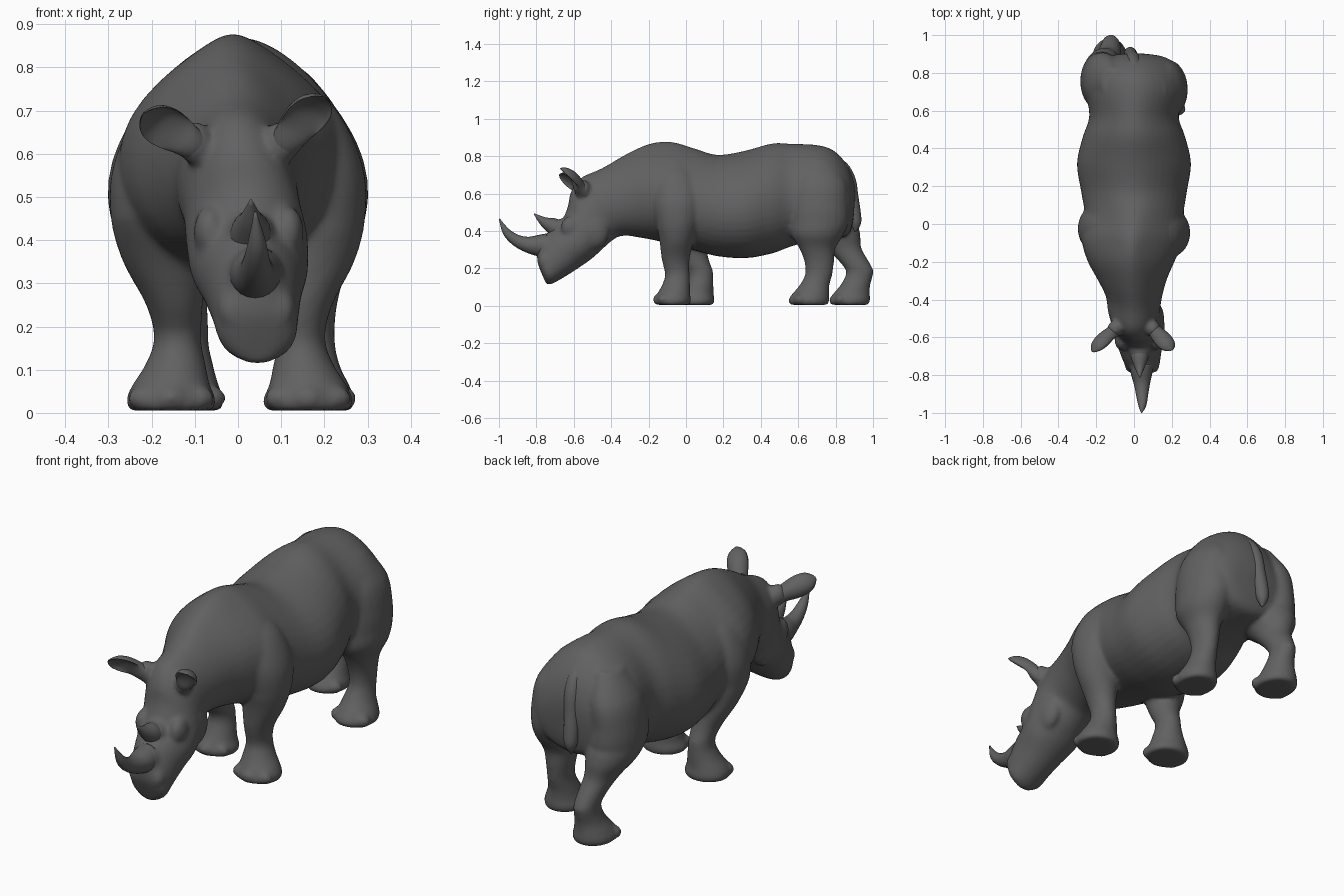
import bpy, bmesh, math
from mathutils import Vector, Matrix

cube = bpy.data.objects.get("Cube")
if cube:
    bpy.data.objects.remove(cube)

skin = bpy.data.materials.new("grey_hide")
skin.use_nodes = True
GREY = (0.12, 0.12, 0.12, 1)
skin.diffuse_color = GREY
bsdf = skin.node_tree.nodes["Principled BSDF"]
bsdf.inputs["Base Color"].default_value = GREY
bsdf.inputs["Roughness"].default_value = 0.8


def spline(rows, steps=4):
    """Catmull-Rom interpolation of rows of numbers."""
    out = []
    for i in range(len(rows) - 1):
        p0, p1 = rows[max(i - 1, 0)], rows[i]
        p2, p3 = rows[i + 1], rows[min(i + 2, len(rows) - 1)]
        for s in range(steps):
            t = s / steps
            out.append([0.5 * (2 * b + (c - a) * t + (2 * a - 5 * b + 4 * c - d) * t * t
                               + (3 * b - a - 3 * c + d) * t ** 3)
                        for a, b, c, d in zip(p0, p1, p2, p3)])
    return out + [list(rows[-1])]


def angles(n):
    return [2 * math.pi * i / n for i in range(n)]


def loft(bm, rings):
    """Skin a list of rings and cap both ends."""
    loops = [[bm.verts.new(p) for p in r] for r in rings]
    n = len(loops[0])
    faces = [bm.faces.new((a[i], a[(i + 1) % n], b[(i + 1) % n], b[i]))
             for a, b in zip(loops, loops[1:]) for i in range(n)]
    faces += [bm.faces.new(loops[0]), bm.faces.new(loops[-1])]
    bmesh.ops.recalc_face_normals(bm, faces=faces)


def tube(bm, rows, n=20, steps=4):
    """Round tube along x, y, z, radius rows in the side plane."""
    rows = spline(rows, steps)
    rings = []
    for i, (x, y, z, r) in enumerate(rows):
        a, b = rows[max(i - 1, 0)], rows[min(i + 1, len(rows) - 1)]
        d = (Vector(b[:3]) - Vector(a[:3])).normalized()
        u = Vector((1, 0, 0))
        u = (u - d * u.dot(d)).normalized()
        v = d.cross(u)
        rings.append([Vector((x, y, z)) + max(r, 0.002) * (u * math.cos(t) + v * math.sin(t))
                      for t in angles(n)])
    loft(bm, rings)


def ball(bm, centre, size):
    m = Matrix.Translation(centre) @ Matrix.Diagonal((*size, 1))
    bmesh.ops.create_uvsphere(bm, u_segments=16, v_segments=10, radius=1, matrix=m)


def finish(bm, name):
    me = bpy.data.meshes.new(name)
    bm.to_mesh(me)
    bm.free()
    me.materials.append(skin)
    me.polygons.foreach_set("use_smooth", [True] * len(me.polygons))
    ob = bpy.data.objects.new(name, me)
    bpy.context.collection.objects.link(ob)
    return ob


bm = bmesh.new()

# Head, neck and trunk: top y, top z, bottom y, bottom z, centre x, half width
TRUNK = [
    (-.775, .18, -.745, .112, .045, .035),
    (-.795, .24, -.71, .12, .045, .085),
    (-.79, .32, -.64, .16, .04, .10),
    (-.745, .385, -.57, .205, .033, .115),
    (-.68, .43, -.50, .255, .026, .135),
    (-.635, .52, -.44, .31, .02, .14),
    (-.615, .61, -.40, .345, .01, .135),
    (-.56, .685, -.36, .37, 0, .138),
    (-.45, .735, -.31, .375, 0, .15),
    (-.33, .805, -.25, .365, -.01, .185),
    (-.20, .865, -.19, .355, -.015, .23),
    (-.08, .877, -.08, .33, -.01, .265),
    (.05, .84, .05, .295, 0, .26),
    (.17, .807, .17, .265, 0, .278),
    (.32, .83, .32, .255, 0, .30),
    (.46, .868, .46, .28, 0, .27),
    (.57, .866, .57, .32, 0, .235),
    (.70, .86, .70, .35, .005, .258),
    (.79, .83, .785, .36, .003, .245),
    (.86, .755, .85, .37, 0, .21),
    (.895, .67, .88, .40, 0, .15),
    (.905, .60, .895, .46, 0, .06)]
rings = []
for ty, tz, by, bz, cx, w in spline(TRUNK):
    mid = Vector((cx, (ty + by) / 2, (tz + bz) / 2))
    half = Vector((0, (ty - by) / 2, (tz - bz) / 2))
    # the back narrows to a ridge, most of all on the shoulder hump
    ridge = max(.14 if mid.y > -.1 else 0, .5 - 1.4 * abs(mid.y + .12))
    rings.append([mid + half * math.sin(a)
                  + Vector((w * math.cos(a) * (1 - .12 * math.sin(a))
                            * (1 - ridge * max(math.sin(a), 0) ** 2.5), 0, 0))
                  for a in angles(40)])
loft(bm, rings)

# Legs, from the foot up: offset x, offset y, z, radius x, radius y
FRONT = [(0, -.005, .005, .097, .09), (0, -.005, .03, .105, .098), (0, 0, .065, .09, .088),
         (-.01, .012, .11, .071, .075), (-.015, .02, .17, .055, .066), (-.01, .005, .25, .066, .075),
         (.01, .00, .35, .096, .092), (.03, -.005, .45, .10, .115),
         (.025, -.005, .57, .10, .13), (-.01, -.01, .70, .075, .10), (-.06, -.01, .78, .03, .05)]
HIND = [(0, -.005, .005, .088, .10), (0, -.005, .03, .096, .11), (0, .005, .065, .083, .098),
        (-.005, .025, .11, .066, .08), (-.005, .048, .17, .054, .073), (-.005, .05, .24, .06, .08),
        (.00, .04, .31, .075, .098), (.005, .04, .38, .106, .14), (.005, .05, .45, .114, .158),
        (.01, .05, .54, .106, .155), (-.01, .05, .66, .10, .145), (-.05, .04, .78, .055, .08)]
# side, foot x, foot y, section rows, forward shift of the upper leg
LEGS = [(1, .162, -.066, FRONT, .025), (-1, .155, .06, FRONT, -.08),
        (1, .175, .662, HIND, 0), (-1, .128, .88, HIND, -.175)]
for side, fx, fy, rows, lean in LEGS:
    rings = []
    for ox, oy, z, rx, ry in spline(rows):
        k = min(max((z - .19) / .26, 0), 1)
        spread = (.165 - fx) * k
        rings.append([(side * (fx + ox + spread + rx * math.cos(a)),
                       fy + oy + lean * k + ry * math.sin(a), z) for a in angles(24)])
    loft(bm, rings)
    # three low toes on each foot
    for tx, ty in ((-.064, -.055), (0, -.08), (.064, -.055)):
        ball(bm, (side * (fx + tx), fy + ty, .034), (.037, .032, .03))

# Brows, nostril bulges, cheeks and the roots of the ears
for s in (-1, 1):
    ball(bm, (.025 + s * .09, -.615, .42), (.038, .055, .06))
    ball(bm, (.043 + s * .054, -.75, .24), (.038, .04, .05))
    ball(bm, (.02 + s * .09, -.50, .40), (.05, .09, .10))
    ball(bm, (s * .10, -.555, .625), (.042, .045, .05))
# Swellings under the horns
ball(bm, (.04, -.755, .325), (.065, .055, .06))
ball(bm, (.03, -.67, .42), (.055, .06, .045))

body = finish(bm, "body")
rem = body.modifiers.new("fuse", 'REMESH')
rem.mode = 'VOXEL'
rem.voxel_size = .01
rem.use_smooth_shade = True
smo = body.modifiers.new("soften", 'SMOOTH')
smo.factor = .5
smo.iterations = 8

# Horns
for name, path in (
        ("front_horn", [(.04, -.74, .325, .062), (.04, -.79, .322, .057), (.042, -.85, .328, .042),
                        (.043, -.91, .352, .031), (.044, -.96, .395, .021), (.04, -.998, .465, .003)]),
        ("rear_horn", [(.028, -.67, .40, .05), (.03, -.71, .425, .045),
                       (.03, -.76, .45, .026), (.03, -.812, .492, .003)])):
    bm = bmesh.new()
    tube(bm, path)
    finish(bm, name)

# Ears: distance along the ear, half width, cup depth, front bulge
EAR = [(-.04, .038, .036, 1), (.03, .038, .038, .8), (.075, .046, .044, 0),
       (.12, .050, .044, -.45), (.16, .043, .034, -.5), (.185, .025, .018, -.5), (.198, .006, .005, -.5)]
for s, name, root, tip in ((1, "left_ear", (.10, -.555, .615), (.207, -.68, .74)),
                           (-1, "right_ear", (-.093, -.555, .615), (-.22, -.68, .692))):
    root = Vector(root)
    d = (Vector(tip) - root).normalized()
    face = Vector((s * .5, -1, .15))
    face = (face - d * face.dot(d)).normalized()
    across = d.cross(face)
    rings = []
    for t, w, depth, bulge in spline(EAR):
        ring = []
        for a in angles(24):
            v = math.sin(a) * depth * (bulge if math.sin(a) > 0 else 1)
            ring.append(root + d * t * .97 + across * (w * math.cos(a)) + face * v)
        rings.append(ring)
    bm = bmesh.new()
    loft(bm, rings)
    finish(bm, name)

# Tail, lying close against the rump
bm = bmesh.new()
tube(bm, [(0, .79, .785, .02), (0, .838, .74, .032), (-.005, .872, .67, .036),
          (-.012, .888, .58, .034), (-.018, .9, .50, .034), (-.02, .908, .44, .028), (-.02, .905, .395, .004)])
finish(bm, "tail")
